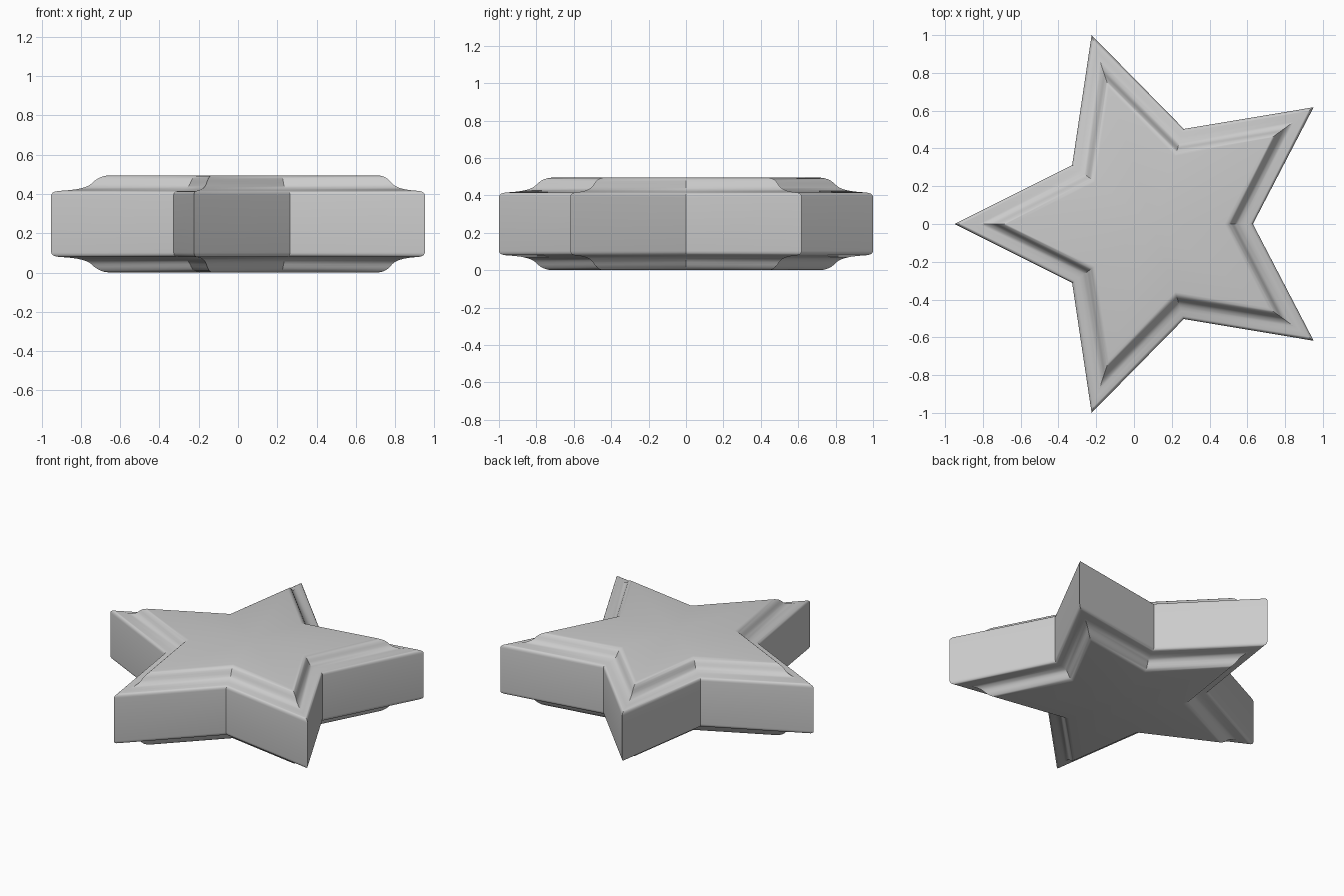
import bpy, bmesh, math

if "Cube" in bpy.data.objects:
    bpy.data.objects.remove(bpy.data.objects["Cube"])

R, r, CX, H = 1.0515, 0.529, 0.1005, 0.495   # tip radius, notch radius, star centre, height

# mitre factors: how far tips and notches move for an inward offset of 1
ex, ey = R - r * math.cos(math.pi / 5), r * math.sin(math.pi / 5)
a_tip = math.atan2(ey, ex)
K_TIP = 1 / math.sin(a_tip)
K_NOTCH = 1 / math.sin(a_tip + math.pi / 5)

# upper half of the edge moulding: (inward offset, height)
profile = [(0.0, 0.392), (0.001, 0.400), (0.004, 0.407), (0.009, 0.412), (0.016, 0.415),
           (0.040, 0.419), (0.058, 0.424), (0.072, 0.431), (0.084, 0.441), (0.092, 0.453),
           (0.098, 0.466), (0.105, 0.477), (0.113, 0.486), (0.122, 0.492), (0.133, 0.495)]
rings = [(d, H - z) for d, z in reversed(profile)] + profile

bm = bmesh.new()


def star_ring(d, z):
    ring = []
    for i in range(10):
        rad = R - K_TIP * d if i % 2 == 0 else r - K_NOTCH * d
        a = math.pi + i * math.pi / 5
        ring.append(bm.verts.new((CX + rad * math.cos(a), rad * math.sin(a), z)))
    return ring


loops = [star_ring(d, z) for d, z in rings]
for lo, hi in zip(loops, loops[1:]):
    for i in range(10):
        j = (i + 1) % 10
        bm.faces.new((lo[i], lo[j], hi[j], hi[i]))

# flat top and bottom faces, fanned from the centre
for loop, z, flip in ((loops[0], 0, True), (loops[-1], H, False)):
    c = bm.verts.new((CX, 0, z))
    for i in range(10):
        a, b = loop[i], loop[(i + 1) % 10]
        bm.faces.new((b, a, c) if flip else (a, b, c))
bmesh.ops.recalc_face_normals(bm, faces=bm.faces)

mesh = bpy.data.meshes.new("star")
bm.to_mesh(mesh)
bm.free()
star = bpy.data.objects.new("star", mesh)
bpy.context.collection.objects.link(star)

grey = bpy.data.materials.new("light grey")
grey.diffuse_color = (0.6, 0.6, 0.6, 1)
grey.use_nodes = True
grey.node_tree.nodes["Principled BSDF"].inputs["Base Color"].default_value = grey.diffuse_color
mesh.materials.append(grey)

bpy.context.view_layer.objects.active = star
star.select_set(True)
bpy.ops.object.shade_smooth_by_angle(angle=math.radians(32))
